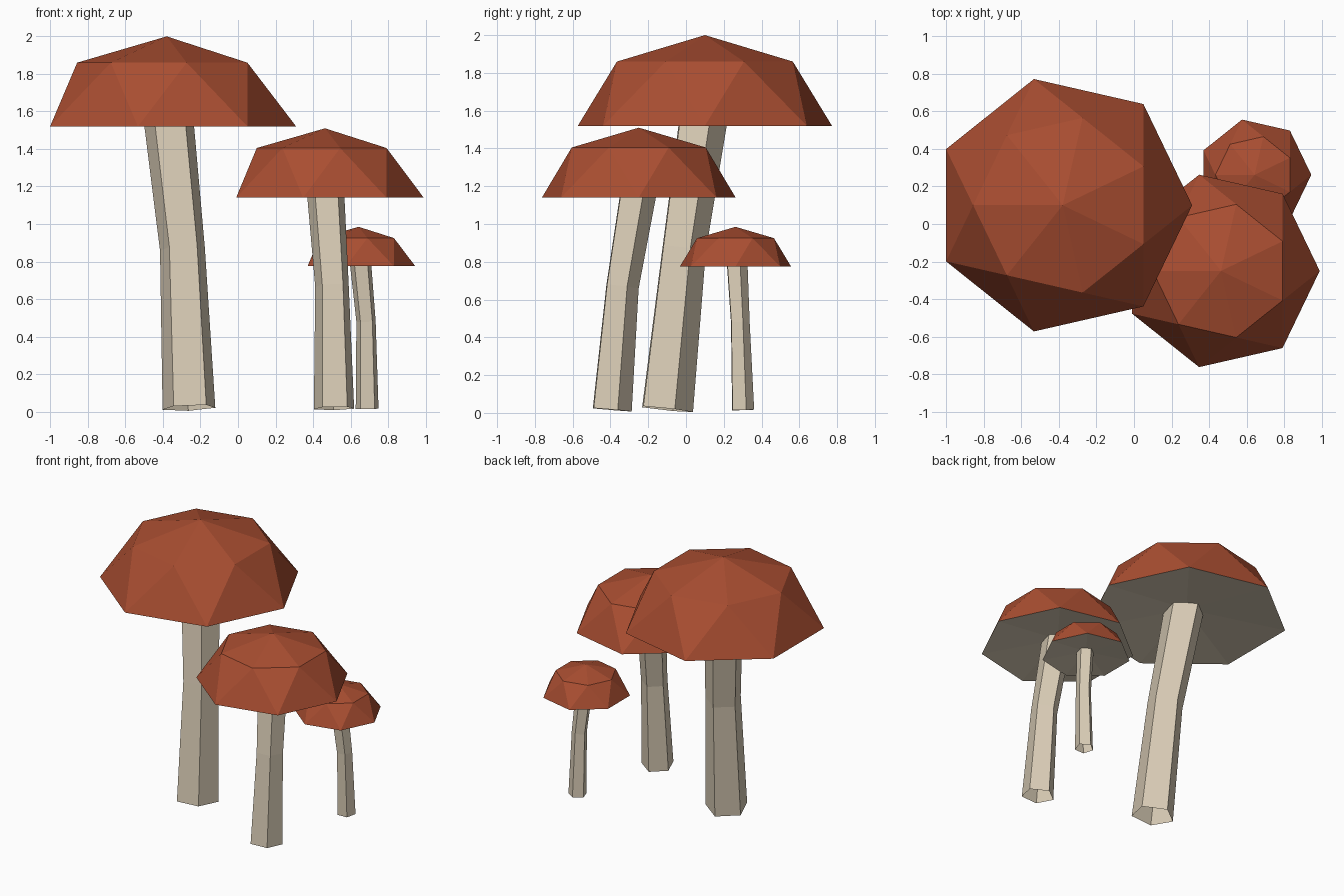
import bpy, bmesh, math
from mathutils import Vector

if "Cube" in bpy.data.objects:
    bpy.data.objects.remove(bpy.data.objects["Cube"])


def material(name, rgb):
    m = bpy.data.materials.new(name)
    m.diffuse_color = (*rgb, 1)
    m.use_nodes = True
    m.node_tree.nodes["Principled BSDF"].inputs["Base Color"].default_value = m.diffuse_color
    return m


RED = material("cap_red", (0.40, 0.076, 0.031))
CREAM = material("stem_cream", (0.70, 0.61, 0.47))


def finish(bm, name, mats):
    mesh = bpy.data.meshes.new(name)
    bm.normal_update()
    bm.to_mesh(mesh)
    bm.free()
    for m in mats:
        mesh.materials.append(m)
    bpy.context.collection.objects.link(bpy.data.objects.new(name, mesh))


def cap(name, x, y, r, z_rim, z_ring, z_top, sides=7):
    """Faceted dome: rim, half-step-rotated upper ring, apex and a shallow hollow underside."""
    bm = bmesh.new()

    def ring(rad, z, shift):
        angles = [(i + shift) * math.tau / sides for i in range(sides)]
        return [bm.verts.new((x + rad * math.cos(a), y + rad * math.sin(a), z)) for a in angles]

    rim, upper = ring(r, z_rim, 0), ring(r * 0.692, z_ring, 0.5)
    apex = bm.verts.new((x, y, z_top))
    hollow = bm.verts.new((x, y, z_rim + 0.1 * r))
    for i in range(sides):
        j = (i + 1) % sides
        bm.faces.new((rim[i], rim[j], upper[i]))
        bm.faces.new((rim[j], upper[j], upper[i]))
        bm.faces.new((upper[i], upper[j], apex))
        bm.faces.new((rim[j], rim[i], hollow)).material_index = 1
    finish(bm, name, [RED, CREAM])


def stem(name, path, radii, sides=5):
    """Bent five-sided tube with an open foot; rings stand square to the path."""
    bm = bmesh.new()
    pts = [Vector(p) for p in path]
    rings = []
    for k, (p, r) in enumerate(zip(pts, radii)):
        tangent = pts[min(k + 1, len(pts) - 1)] - pts[max(k - 1, 0)]
        q = Vector((0, 0, 1)).rotation_difference(tangent)
        angles = [math.radians(92) + i * math.tau / sides for i in range(sides)]
        rings.append([bm.verts.new(p + q @ Vector((r * math.cos(a), r * math.sin(a), 0)))
                      for a in angles])
    for low, high in zip(rings, rings[1:]):
        for i in range(sides):
            j = (i + 1) % sides
            bm.faces.new((low[i], low[j], high[j], high[i]))
    finish(bm, name, [CREAM])


# Tall mushroom
cap("tall_cap", -0.38, 0.10, 0.69, 1.52, 1.86, 2.0)
stem("tall_stem", [(-0.26, -0.11, 0.02), (-0.295, -0.02, 0.87), (-0.373, 0.087, 1.60)],
     [0.148, 0.126, 0.14])

# Middle mushroom
cap("middle_cap", 0.464, -0.25, 0.526, 1.14, 1.405, 1.51)
stem("middle_stem", [(0.513, -0.40, 0.017), (0.502, -0.344, 0.67), (0.466, -0.255, 1.20)],
     [0.113, 0.094, 0.105])

# Small mushroom
cap("small_cap", 0.643, 0.262, 0.302, 0.775, 0.925, 0.985)
stem("small_stem", [(0.689, 0.297, 0.015), (0.683, 0.283, 0.48), (0.652, 0.265, 0.81)],
     [0.064, 0.054, 0.06])
